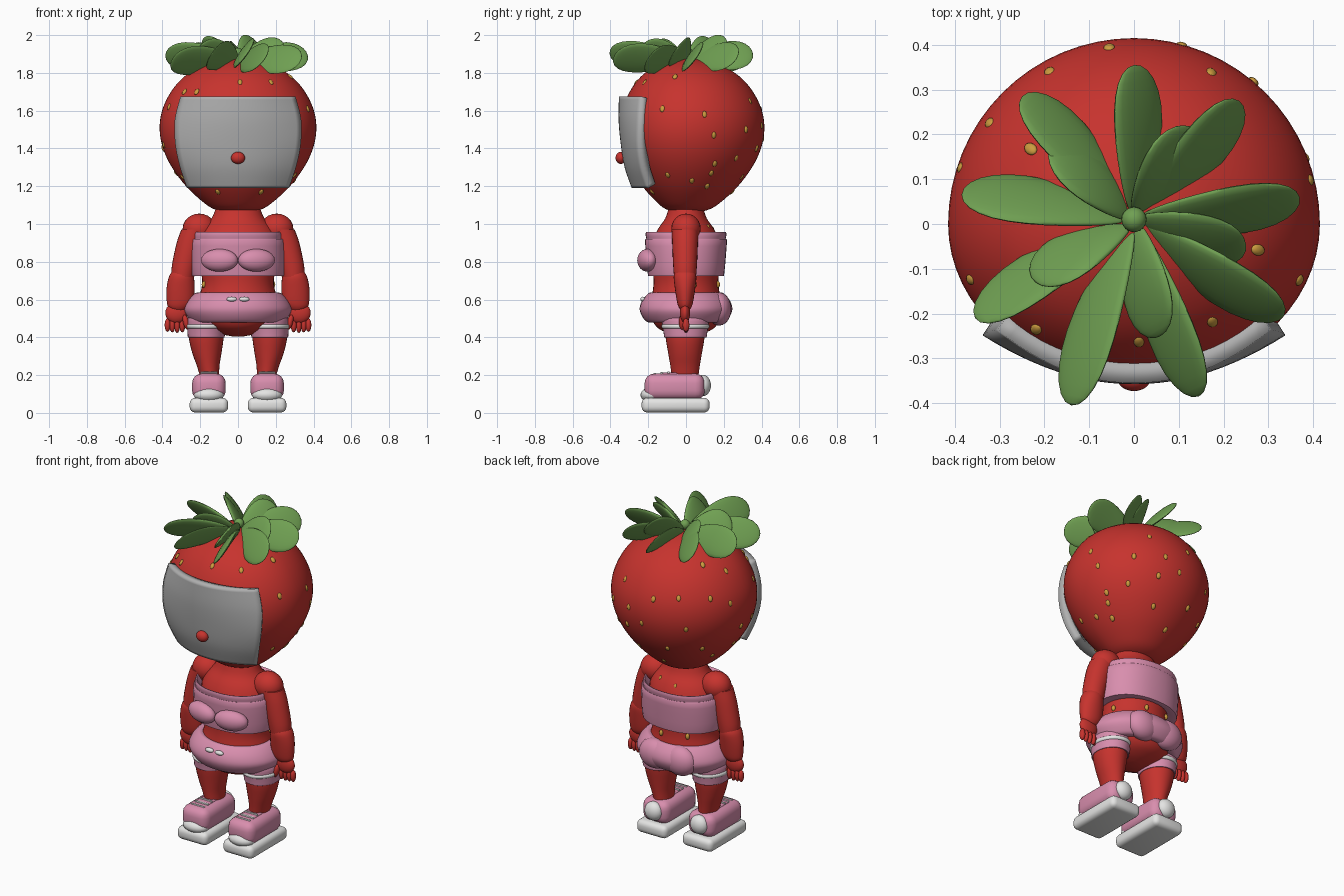
import bpy, bmesh, math
from mathutils import Matrix, Vector

if "Cube" in bpy.data.objects:
    bpy.data.objects.remove(bpy.data.objects["Cube"])


def colour(name, rgb):
    m = bpy.data.materials.new(name)
    m.diffuse_color = (*rgb, 1)
    m.use_nodes = True
    m.node_tree.nodes["Principled BSDF"].inputs["Base Color"].default_value = m.diffuse_color
    return m


RED = colour("berry red", (0.57, 0.033, 0.027))
PINK = colour("soft pink", (0.69, 0.27, 0.42))
GREEN = colour("leaf green", (0.16, 0.35, 0.085))
GOLD = colour("seed gold", (0.60, 0.33, 0.05))
WHITE = colour("shoe white", (0.78, 0.78, 0.77))
GREY = colour("face grey", (0.43, 0.43, 0.43))


def finish(bm, name, mat, angle=40):
    bmesh.ops.recalc_face_normals(bm, faces=bm.faces)
    me = bpy.data.meshes.new(name)
    bm.to_mesh(me)
    bm.free()
    ob = bpy.data.objects.new(name, me)
    bpy.context.collection.objects.link(ob)
    me.materials.append(mat)
    bpy.ops.object.select_all(action='DESELECT')
    ob.select_set(True)
    bpy.context.view_layer.objects.active = ob
    bpy.ops.object.shade_smooth_by_angle(angle=math.radians(angle))
    return ob


def spline(rows, steps):
    """Catmull-Rom interpolation of equal-length tuples."""
    out = []
    for i in range(len(rows) - 1):
        p = [rows[max(i - 1, 0)], rows[i], rows[i + 1], rows[min(i + 2, len(rows) - 1)]]
        for s in range(steps):
            t = s / steps
            out.append([0.5 * (2 * b + (c - a) * t + (2 * a - 5 * b + 4 * c - d) * t * t
                               + (3 * b - a - 3 * c + d) * t ** 3) for a, b, c, d in zip(*p)])
    return out + [list(rows[-1])]


def loft(name, mat, rows, n=40, steps=4, front=1.0, power=1.0):
    """Stack of horizontal rings (x, y, z, rx, ry); front squeezes the -y half."""
    bm = bmesh.new()
    rings = []
    for x, y, z, rx, ry in spline(rows, steps):
        ring = []
        for k in range(n):
            c, s = math.cos(math.tau * k / n), math.sin(math.tau * k / n)
            c, s = (math.copysign(abs(v) ** power, v) for v in (c, s))
            ring.append(bm.verts.new((x + rx * c, y + ry * s * (front if s < 0 else 1), z)))
        rings.append(ring)
    for a, b in zip(rings, rings[1:]):
        for k in range(n):
            bm.faces.new((a[k], a[(k + 1) % n], b[(k + 1) % n], b[k]))
    bm.faces.new(rings[0])
    bm.faces.new(rings[-1])
    return finish(bm, name, mat)


def ball(name, mat, loc, size, rot=None, seg=24):
    bm = bmesh.new()
    m = Matrix.Translation(loc) @ (rot or Matrix()) @ Matrix.Diagonal((*size, 1))
    bmesh.ops.create_uvsphere(bm, u_segments=seg, v_segments=seg // 2, radius=1, matrix=m)
    return finish(bm, name, mat, 80)


def box(name, mat, loc, size, bevel, rot=None):
    bm = bmesh.new()
    m = Matrix.Translation(loc) @ (rot or Matrix()) @ Matrix.Diagonal((*size, 1))
    bmesh.ops.create_cube(bm, size=1, matrix=m)
    bmesh.ops.bevel(bm, geom=bm.edges[:], offset=bevel, segments=4, profile=0.5, affect='EDGES')
    return finish(bm, name, mat)


# Head: berry shape with a shallower front
HEAD = [(1.06, .06), (1.08, .13), (1.12, .19), (1.2, .275), (1.3, .35), (1.4, .397), (1.5, .415),
        (1.6, .402), (1.7, .355), (1.78, .285), (1.84, .19), (1.87, .10), (1.88, .002)]
loft("head", RED, [(0, 0, z, r, r) for z, r in HEAD], n=64, front=0.84)


def head_radius(z):
    for (z0, r0), (z1, r1) in zip(HEAD, HEAD[1:]):
        if z0 <= z <= z1:
            return r0 + (r1 - r0) * (z - z0) / (z1 - z0)


# Face plate: curved sheet with thickness; rows are z, half width, middle y, side y
FACE = [(1.19, .27, -.287, -.20), (1.3, .307, -.325, -.235), (1.42, .332, -.345, -.25),
        (1.55, .335, -.357, -.245), (1.675, .305, -.355, -.235)]
bm = bmesh.new()
NU = 24
grid = []
for z, w, ym, ys in spline(FACE, 5):
    grid.append([bm.verts.new((w * u, ym + (ys - ym) * abs(u) ** 2.1, z))
                 for u in [2 * i / NU - 1 for i in range(NU + 1)]])
for a, b in zip(grid, grid[1:]):
    for i in range(NU):
        bm.faces.new((a[i], a[i + 1], b[i + 1], b[i]))
face = finish(bm, "face_plate", GREY)
if face.data.polygons[0].normal.y > 0:
    face.data.flip_normals()
mod = face.modifiers.new("thickness", 'SOLIDIFY')
mod.thickness, mod.offset = 0.05, -1
ball("nose", RED, (0, -.345, 1.35), (.037, .028, .032))

# Seeds: azimuth in degrees and height around the head
SEEDS = [(-14, 1.78), (-22, 1.61), (14, 1.58), (63, 1.65), (98, 1.61), (119, 1.63), (145, 1.62),
         (144, 1.78), (167, 1.73), (162, 1.57), (217, 1.70), (232, 1.70), (272, 1.75), (304, 1.75),
         (21, 1.47), (25, 1.32), (-21, 1.26), (6, 1.23), (24, 1.27), (24, 1.20), (70, 1.4),
         (70, 1.25), (50, 1.5), (45, 1.35), (88, 1.45), (108, 1.3), (125, 1.45), (140, 1.3),
         (155, 1.22), (192, 1.42), (175, 1.4), (178, 1.27), (200, 1.25), (95, 1.17), (244, 1.17),
         (300, 1.17), (202, 1.62), (75, 1.52)]
for az, z in SEEDS:
    a = math.radians(az)
    r = head_radius(z)
    slope = (head_radius(z - .03) - head_radius(z + .03)) / .06
    pos = Vector((r * math.cos(a), r * math.sin(a) * (0.84 if math.sin(a) < 0 else 1), z))
    nor = Vector((math.cos(a), math.sin(a), slope)).normalized()
    ball("seed", GOLD, pos, (.013, .019, .008), nor.to_track_quat('Z', 'Y').to_matrix().to_4x4(), 12)

# Leaf crown: pinwheel of tilted leaves, given by tip x, tip y, tip z
LEAVES = [(0, .355, 1.90), (-.25, .285, 1.89), (-.19, .17, 1.94), (-.385, .065, 1.89),
          (-.22, -.13, 1.92), (-.355, -.21, 1.86), (-.14, -.405, 1.90), (.06, -.25, 1.92),
          (.145, -.385, 1.88), (.335, -.205, 1.87), (.25, -.045, 1.93), (.37, .06, 1.89),
          (.235, .275, 1.89), (.11, .22, 1.95)]
for x, y, z in LEAVES:
    start, tip = Vector((x * .04, .01 + y * .04, 1.86)), Vector((x, y, z))
    d = (tip - start).normalized()
    side = d.cross(Vector((0, 0, 1))).normalized()
    up = side.cross(d)
    roll = math.radians(56)
    nor = up * math.cos(roll) + side * math.sin(roll)
    wid = nor.cross(d)
    length = (tip - start).length
    bm = bmesh.new()
    bmesh.ops.create_uvsphere(bm, u_segments=20, v_segments=14, radius=1,
                              matrix=Matrix.Rotation(math.pi / 2, 4, 'Y'))
    for v in bm.verts:
        t = v.co.x
        v.co = (start + d * (length * (t + 1) / 2) + wid * (v.co.y * .088 * (1 + .35 * t))
                + nor * (v.co.z * .017 + .012 * (1 - t * t)))
    finish(bm, "leaf", GREEN, 80)
ball("stem_knob", GREEN, (0, .01, 1.905), (.028, .028, .028))

# Torso with rounded pelvis
TORSO = [(.405, .03, .03), (.42, .10, .09), (.45, .165, .15), (.50, .215, .18), (.58, .215, .185),
         (.68, .19, .172), (.78, .20, .175), (.90, .215, .175), (.97, .19, .15), (1.03, .14, .11),
         (1.09, .115, .09)]
loft("torso", RED, [(0, 0, z, rx, ry) for z, rx, ry in TORSO])
for az, z in [(15, .68), (75, .68), (125, .69), (200, .68), (100, .97), (55, .98)]:
    a = math.radians(az)
    k = .8 if z > .9 else 1
    ball("body_seed", GOLD, (.192 * k * math.cos(a), .174 * k * math.sin(a), z), (.012, .012, .018), seg=12)

# Bandeau top with rim and front bow
BAND = [(.73, .18, .16), (.725, .235, .195), (.74, .248, .203), (.84, .252, .212), (.915, .248, .217),
        (.92, .238, .21), (.93, .238, .212), (.95, .236, .214), (.955, .226, .205), (.90, .20, .17)]
loft("top_band", PINK, [(0, 0, z, rx, ry) for z, rx, ry in BAND], steps=2, power=.88)
for s in (-1, 1):
    ball("front_bow", PINK, (s * .098, -.205, .808), (.1, .05, .06),
         Matrix.Rotation(s * .22, 4, 'Z'))

# Puffy waist roll with buttons and back bow
WAIST = [(.49, .17, .14), (.478, .235, .195), (.50, .262, .225), (.545, .285, .245), (.59, .268, .235),
         (.628, .235, .205), (.636, .21, .185), (.62, .18, .15)]
loft("waist_roll", PINK, [(0, 0, z, rx, ry) for z, rx, ry in WAIST])
for s in (-1, 1):
    ball("button", WHITE, (s * .033, -.228, .602), (.027, .014, .013))
    ball("back_bow", PINK, (s * .085, .175, .55), (.1, .065, .088))

for s in (-1, 1):
    # Arm: shoulder, sleeve-like upper arm, forearm
    ball("shoulder", RED, (s * .205, 0, .975), (.088, .078, .08))
    UPPER = [(.225, .97, .075, .07), (.25, .90, .075, .068), (.282, .78, .068, .063), (.292, .72, .06, .058)]
    FORE = [(.298, .75, .05, .05), (.30, .72, .066, .06), (.304, .66, .074, .054),
            (.307, .59, .07, .043), (.312, .56, .056, .034), (.314, .54, .03, .02)]
    for nm, rows in (("upper_arm", UPPER), ("forearm", FORE)):
        loft(nm, RED, [(s * x, -.005, z, rx, ry) for x, z, rx, ry in rows], n=24)
    # Hand with fingers
    ball("palm", RED, (s * .325, -.005, .53), (.06, .027, .055))
    for i, x in enumerate((.295, .322, .348, .373)):
        ball("finger", RED, (s * x, 0, .465), (.0155, .018, .042 - .003 * abs(i - 1)), seg=16)
    ball("thumb", RED, (s * .275, -.02, .48), (.016, .018, .042), Matrix.Rotation(s * .25, 4, 'Y'), 16)

    # Legs, short trouser legs and white garters
    LEG = [(.15, .19, .05, .07), (.158, .25, .06, .078), (.165, .32, .078, .09), (.168, .40, .092, .103),
           (.165, .50, .092, .11)]
    loft("leg", RED, [(s * x, -.005, z, rx, ry) for x, z, rx, ry in LEG], n=32)
    SHORTS = [(.168, .41, .08, .09), (.168, .40, .095, .11), (.168, .42, .099, .115),
              (.165, .50, .102, .125), (.16, .52, .08, .1)]
    loft("trouser_leg", PINK, [(s * x, -.003, z, rx, ry) for x, z, rx, ry in SHORTS], n=32)
    loft("garter", WHITE, [(s * .165, -.003, z, r, r + .018) for z, r in
                           ((.448, .09), (.447, .104), (.458, .11), (.469, .104), (.468, .09))], n=32)

    # Shoe: sole, rounded upper, toe cap, heel patch, tongue and laces
    x = s * .154
    box("sole", WHITE, (x, -.055, .041), (.204, .36, .078), .03)
    box("shoe_upper", PINK, (x, -.06, .138), (.178, .318, .14), .05)
    ball("toe_cap", WHITE, (x, -.185, .095), (.08, .056, .04))
    ball("heel_patch", WHITE, (x, .09, .145), (.056, .042, .056))
    box("tongue", PINK, (x, -.085, .2), (.09, .09, .03), .012)
    for i in range(3):
        box("lace", WHITE, (x, -.165 + .036 * i, .206 + .004 * i), (.09, .013, .012), .004)
